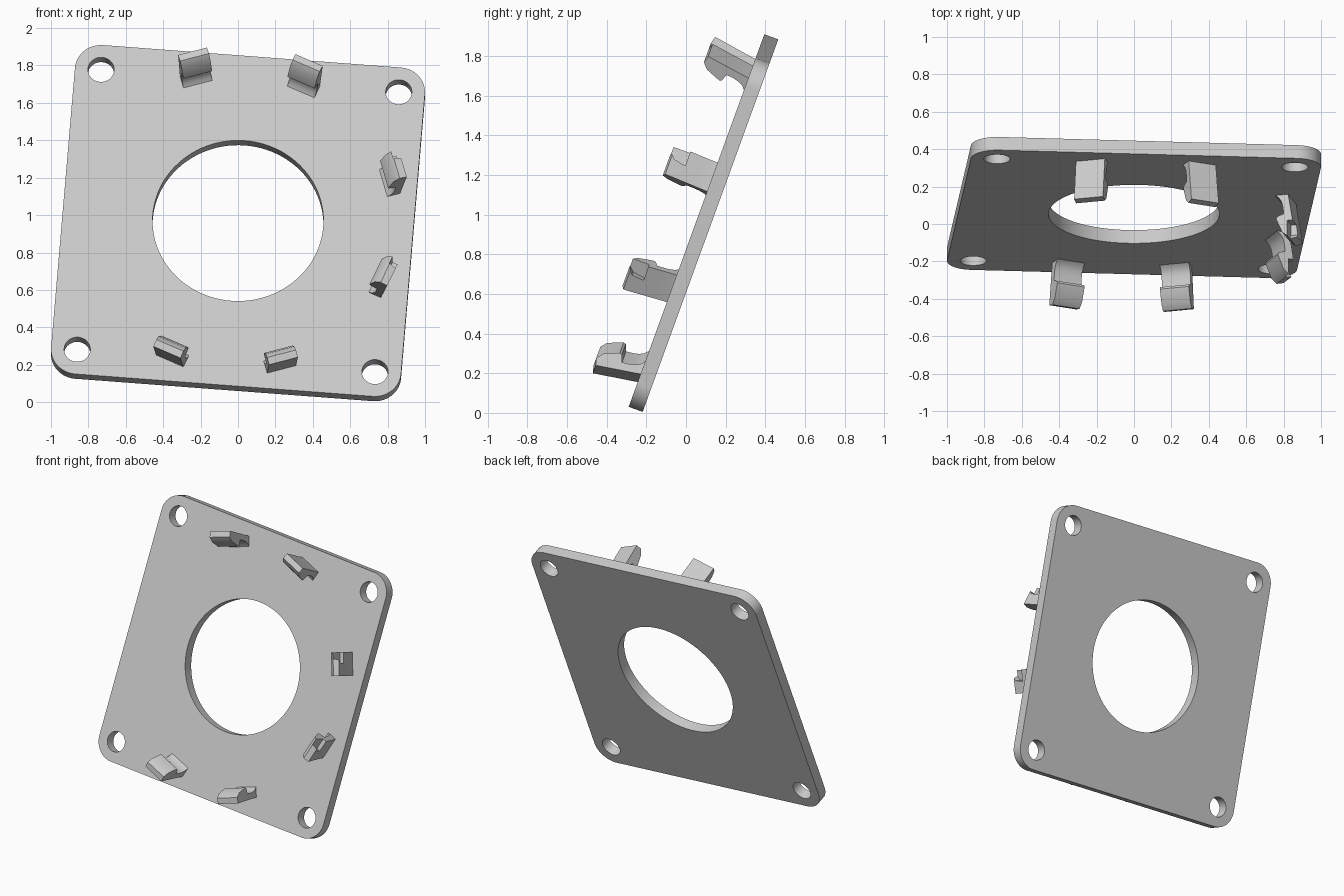
import bpy, bmesh
from math import radians, cos, sin, pi
from mathutils import Matrix, Vector

cube = bpy.data.objects.get("Cube")
if cube:
    bpy.data.objects.remove(cube)

grey = bpy.data.materials.new("light grey")
grey.use_nodes = True
colour = (0.6, 0.6, 0.6, 1)
grey.diffuse_color = colour
grey.node_tree.nodes["Principled BSDF"].inputs["Base Color"].default_value = colour

THICK = 0.075
# Frame of the plate's front face: leaned back, turned a little in its plane
PLATE = (Matrix.Translation((0, 0.053, 0.97)) @ Matrix.Rotation(radians(70), 4, 'X')
         @ Matrix.Rotation(radians(-4.58), 4, 'Z'))


def prism(bm, points, offset):
    """Extrude a closed outline along a vector."""
    face = bm.faces.new([bm.verts.new(p) for p in points])
    top = bmesh.ops.extrude_face_region(bm, geom=[face])["geom"]
    bmesh.ops.translate(bm, vec=offset, verts=[v for v in top if isinstance(v, bmesh.types.BMVert)])


def make(name, bm, matrix):
    bmesh.ops.recalc_face_normals(bm, faces=bm.faces)
    mesh = bpy.data.meshes.new(name)
    bm.to_mesh(mesh)
    bm.free()
    mesh.materials.append(grey)
    ob = bpy.data.objects.new(name, mesh)
    ob.matrix_world = matrix
    bpy.context.collection.objects.link(ob)
    return ob


def select(ob):
    bpy.ops.object.select_all(action='DESELECT')
    ob.select_set(True)
    bpy.context.view_layer.objects.active = ob


def cut(ob, cutter):
    mod = ob.modifiers.new("cut", 'BOOLEAN')
    mod.operation = 'DIFFERENCE'
    mod.solver = 'EXACT'
    mod.object = cutter
    cutter.hide_render = True
    bpy.context.view_layer.update()
    select(ob)
    bpy.ops.object.modifier_apply(modifier=mod.name)
    bpy.data.objects.remove(cutter)


def smooth(ob):
    select(ob)
    bpy.ops.object.shade_smooth_by_angle(angle=radians(30))


def circle(x, y, r, z, n):
    return [(x + r * cos(2 * pi * i / n), y + r * sin(2 * pi * i / n), z) for i in range(n)]


# Rounded square plate
PITCH, CORNER, STEPS = 0.7985, 0.14, 12
outline = []
for k, (sx, sy) in enumerate([(1, 1), (-1, 1), (-1, -1), (1, -1)]):
    for i in range(STEPS + 1):
        a = pi / 2 * (k + i / STEPS)
        outline.append((sx * PITCH + CORNER * cos(a), sy * PITCH + CORNER * sin(a), -THICK))
bm = bmesh.new()
prism(bm, outline, (0, 0, THICK))
plate = make("mounting_plate", bm, PLATE)

# Central opening and four corner screw holes
bm = bmesh.new()
prism(bm, circle(0, 0, 0.457, -0.2, 96), (0, 0, 0.4))
for sx in (-1, 1):
    for sy in (-1, 1):
        prism(bm, circle(sx * PITCH, sy * PITCH, 0.07, -0.2, 40), (0, 0, 0.4))
cut(plate, make("hole_cutter", bm, PLATE))
smooth(plate)

# Snap clip profile as (radius, height): leaning shank, hook facing the centre
WIDTH = 0.16
profile = [(0.877, -0.02), (0.877, 0), (0.89, 0.08), (0.914, 0.228), (0.875, 0.238),
           (0.843, 0.211), (0.81, 0.135), (0.815, 0.122), (0.852, 0.108),
           (0.848, 0.07), (0.84, 0.04), (0.826, 0.016), (0.806, 0), (0.806, -0.02)]

for side, middle in (("bottom", -90), ("side", 0), ("top", 90)):
    for label, spread in (("a", -20), ("b", 20)):
        matrix = PLATE @ Matrix.Rotation(radians(middle + spread), 4, 'Z')
        bm = bmesh.new()
        prism(bm, [(r, -WIDTH / 2, h) for r, h in profile], (0, WIDTH, 0))
        clip = make(f"{side}_clip_{label}", bm, matrix)
        # Wedge notch between hook and shank on the side clips
        if side == "side":
            bm = bmesh.new()
            prism(bm, [(0.872, 0, 0.148), (0.872, 0.1, 0.148), (0.872, 0.1, 0.3),
                       (0.872, 0.01, 0.21)], (0.1, 0, 0))
            cut(clip, make("notch_cutter", bm, matrix))
        smooth(clip)
